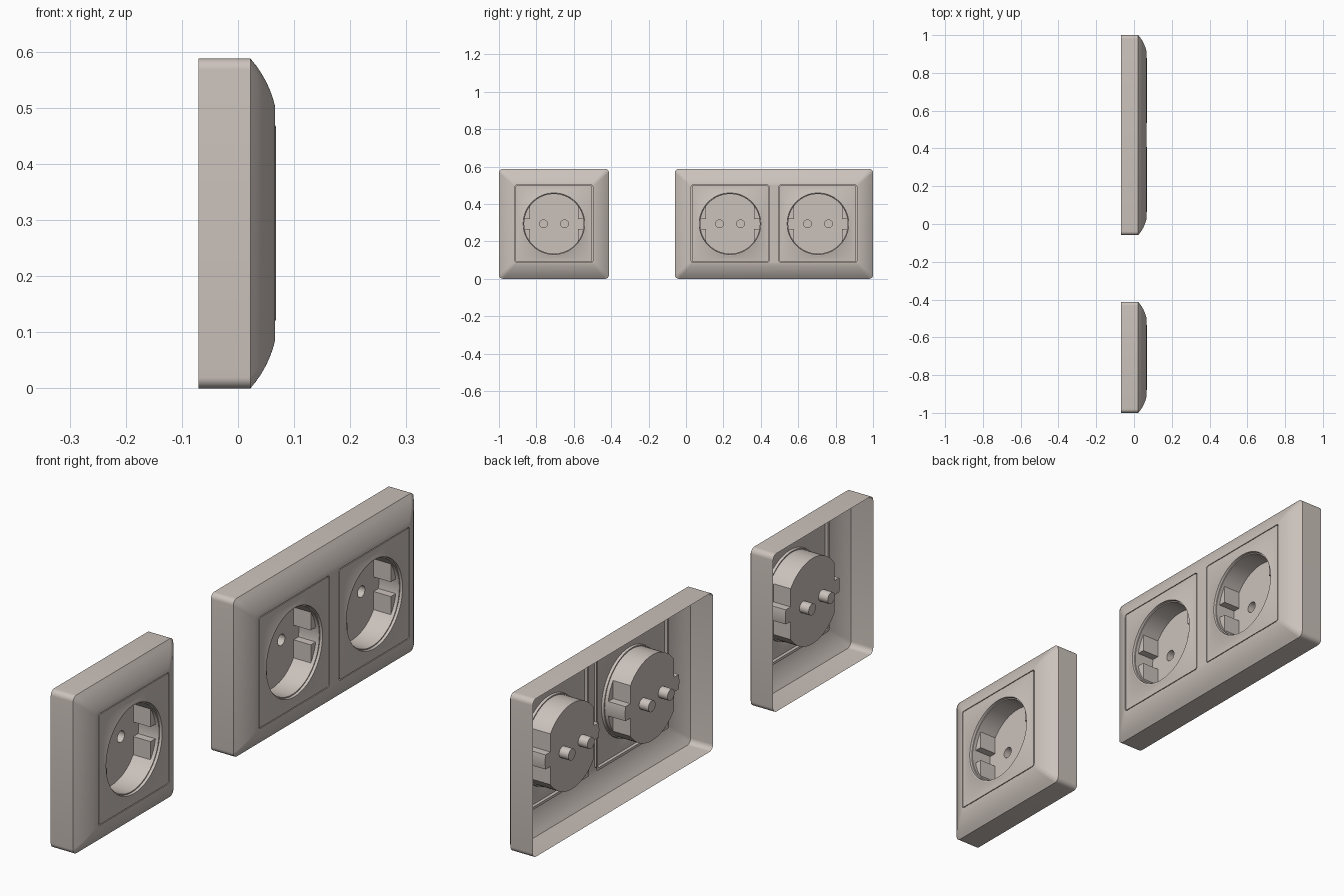
import bpy, bmesh
from math import sin, cos, pi, asin, acos, radians
from mathutils import Vector

if "Cube" in bpy.data.objects:
    bpy.data.objects.remove(bpy.data.objects["Cube"])

mat = bpy.data.materials.new("warm grey plastic")
mat.use_nodes = True
COLOUR = (0.60, 0.54, 0.50, 1)
mat.diffuse_color = COLOUR
mat.node_tree.nodes["Principled BSDF"].inputs["Base Color"].default_value = COLOUR

MID_Z = 0.294      # half height of the frames
BACK, SHOULDER, FACE = -0.07, 0.022, 0.066
BORDER = 0.085     # width of the curved bevel
PITCH = 0.235      # half distance between the twin sockets
WELL_R, FLAT, GAP = 0.159, 0.128, 0.027
FLOOR, BLOCK_TOP = -0.026, 0.045


def rounded_rect(hw, hh, r, steps=6):
    """Outline in the y-z plane, counter-clockwise."""
    pts = []
    for k, (sy, sz) in enumerate(((1, 1), (-1, 1), (-1, -1), (1, -1))):
        for i in range(steps + 1):
            a = (k + i / steps) * pi / 2
            pts.append((sy * (hw - r) + r * cos(a), sz * (hh - r) + r * sin(a)))
    return pts


def circle(r, n=24):
    return [(r * cos(2 * pi * i / n), r * sin(2 * pi * i / n)) for i in range(n)]


def well_outline(r, cut):
    """Circle; when cut, flat sided except for a slot on each side."""
    a_gap, a_flat = asin(GAP / WELL_R), acos(FLAT / WELL_R)
    quarter = [(a_gap * i / 3, False) for i in range(4)]
    quarter += [(a_gap + (a_flat - a_gap) * i / 5, True) for i in range(6)]
    quarter += [(a_flat + (pi / 2 - a_flat) * i / 10, False) for i in range(1, 11)]
    half = quarter + [(pi - a, c) for a, c in reversed(quarter[:-1])]
    pts = []
    for a, c in half + [(a + pi, c) for a, c in half[1:-1]]:
        y, z = r * cos(a), r * sin(a)
        if cut and c:
            y = max(-FLAT, min(FLAT, y))
        pts.append((y, z))
    return pts


def sweep(bm, sections, dy=0.0, cap=False):
    """Join a series of (x, outline) sections with quads."""
    rings = [[bm.verts.new((x, y + dy, z)) for y, z in pts] for x, pts in sections]
    for a, b in zip(rings, rings[1:]):
        n = len(a)
        for i in range(n):
            j = (i + 1) % n
            bm.faces.new((a[i], a[j], b[j], b[i]))
    if cap:
        bm.faces.new(rings[-1])


def fill_level(bm, x):
    """Fill the flat face between all open edges lying at depth x."""
    edges = [e for e in bm.edges if e.is_boundary
             and all(abs(v.co.x - x) < 1e-5 for v in e.verts)]
    bmesh.ops.triangle_fill(bm, use_beauty=True, use_dissolve=False,
                            edges=edges, normal=Vector((1, 0, 0)))


def finish(bm, name, y, front):
    bmesh.ops.recalc_face_normals(bm, faces=bm.faces[:])
    lean = sum(f.normal.x * f.calc_area() for f in bm.faces
               if abs(f.calc_center_median().x - front) < 1e-4)
    if lean < 0:
        bmesh.ops.reverse_faces(bm, faces=bm.faces[:])
    mesh = bpy.data.meshes.new(name)
    bm.to_mesh(mesh)
    bm.free()
    mesh.materials.append(mat)
    ob = bpy.data.objects.new(name, mesh)
    ob.location = (0, y, MID_Z)
    bpy.context.collection.objects.link(ob)
    bpy.ops.object.select_all(action='DESELECT')
    ob.select_set(True)
    bpy.context.view_layer.objects.active = ob
    bpy.ops.object.shade_smooth_by_angle(angle=radians(30))


def cover_frame(name, y, hw, openings):
    """Open-backed shell with a curved bevel and square openings."""
    bm = bmesh.new()
    sections = [(BACK, rounded_rect(hw, MID_Z, 0.02))]
    for i in range(7):
        t = i / 6
        x = (1 - t) ** 2 * SHOULDER + 2 * t * (1 - t) * 0.0547 + t * t * FACE
        inset = 2 * t * (1 - t) * 0.037 + t * t * BORDER
        sections.append((x, rounded_rect(hw - inset, MID_Z - inset, 0.02 - 0.01 * t)))
    sweep(bm, sections)
    hole = rounded_rect(0.2075, 0.2075, 0.009)
    for dy in openings:
        sweep(bm, [(FACE, hole), (0.056, hole)], dy)
    fill_level(bm, FACE)
    finish(bm, name, y, FACE)


def socket_insert(name, y):
    """Square plate with lipped well, side blocks and two pin holes."""
    bm = bmesh.new()
    plate = rounded_rect(0.2045, 0.2045, 0.008)
    sweep(bm, [(0.054, rounded_rect(0.214, 0.214, 0.008)), (0.054, plate), (FACE, plate)])
    # raised lip, step and well wall
    profile = [(FACE, 0.175), (0.0675, 0.172), (0.068, 0.168), (0.0675, 0.1645),
               (0.058, 0.163), (0.058, WELL_R), (BLOCK_TOP, WELL_R)]
    well = [(x, well_outline(r, False)) for x, r in profile]
    # flat sided lower part with slots
    lower = well_outline(WELL_R, True)
    sweep(bm, well + [(BLOCK_TOP, lower), (FLOOR, lower)])
    # pin holes
    pin = circle(0.021)
    for dy in (-0.056, 0.056):
        sweep(bm, [(FLOOR, pin), (-0.064, pin)], dy, cap=True)
    bmesh.ops.remove_doubles(bm, verts=bm.verts[:], dist=1e-5)
    bmesh.ops.dissolve_degenerate(bm, edges=bm.edges[:], dist=1e-5)
    fill_level(bm, FACE)
    fill_level(bm, FLOOR)
    finish(bm, name, y, FACE)


SINGLE_Y, DOUBLE_Y = -0.706, 0.4705
cover_frame("single_frame", SINGLE_Y, 0.294, [0])
socket_insert("single_socket", SINGLE_Y)
cover_frame("double_frame", DOUBLE_Y, 0.5295, [-PITCH, PITCH])
for side, label in ((-1, "right"), (1, "left")):
    socket_insert("double_socket_" + label, DOUBLE_Y + side * PITCH)
